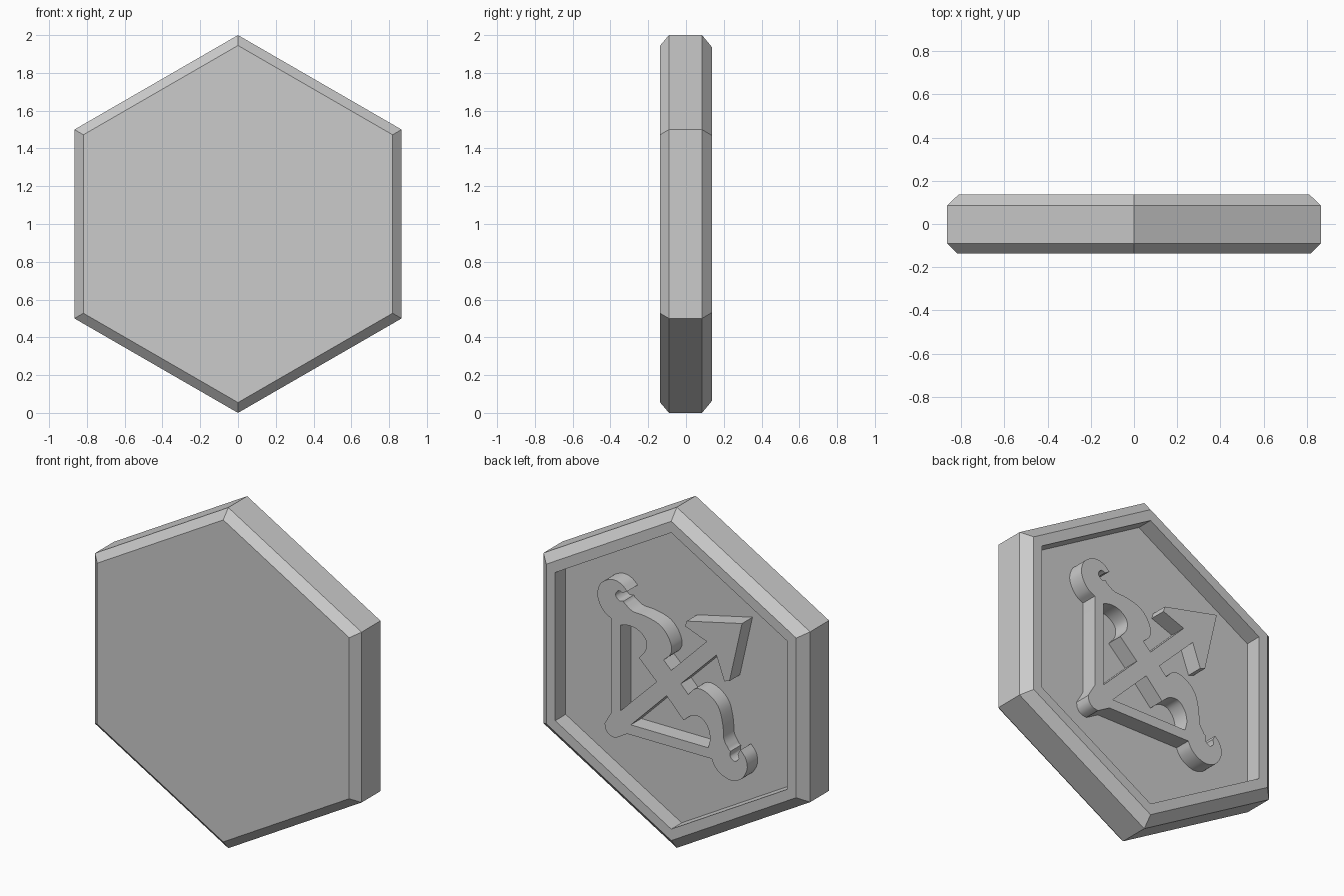
import bpy, bmesh, math
from mathutils import Matrix, Vector

cube = bpy.data.objects.get("Cube")
if cube:
    bpy.data.objects.remove(cube, do_unlink=True)

# Single flat grey
GREY = (0.6, 0.6, 0.6, 1)
grey = bpy.data.materials.new("plain_grey")
grey.use_nodes = True
grey.diffuse_color = GREY
bsdf = next(n for n in grey.node_tree.nodes if n.type == 'BSDF_PRINCIPLED')
bsdf.inputs["Base Color"].default_value = GREY

FLOOR, RIM = 0.04, 0.137


def hex_ring(bm, y, radius):
    return [bm.verts.new((radius * math.sin(k * math.pi / 3), y,
                          1 + radius * math.cos(k * math.pi / 3))) for k in range(6)]


def smooth_run(points, steps=5):
    """Catmull-Rom curve through the points."""
    pts = [Vector(p) for p in points]
    pts = [2 * pts[0] - pts[1]] + pts + [2 * pts[-1] - pts[-2]]
    out = []
    for a, b, c, d in zip(pts, pts[1:], pts[2:], pts[3:]):
        for i in range(steps):
            t = i / steps
            out.append(tuple(0.5 * (2 * b + (c - a) * t + (2 * a - 5 * b + 4 * c - d) * t ** 2
                                    + (3 * b - a - 3 * c + d) * t ** 3)))
    return out + [tuple(pts[-2])]


def swapped(points):
    """Mirror across the arrow's diagonal."""
    return [(v, u) for u, v in reversed(points)]


# Hexagonal tile: chamfered slab with a recessed back
bm = bmesh.new()
profile = [(-RIM, 0.945), (-0.09, 1), (0.085, 1), (RIM, 0.937), (RIM, 0.87), (FLOOR, 0.87)]
rings = [hex_ring(bm, y, r) for y, r in profile]
for lo, hi in zip(rings, rings[1:]):
    for k in range(6):
        n = (k + 1) % 6
        bm.faces.new((lo[k], lo[n], hi[n], hi[k]))
bm.faces.new(rings[0])
bm.faces.new(rings[-1])
bmesh.ops.recalc_face_normals(bm, faces=bm.faces)
mesh = bpy.data.meshes.new("hexagon_tile")
bm.to_mesh(mesh)
bm.free()
mesh.materials.append(grey)
tile = bpy.data.objects.new("hexagon_tile", mesh)
bpy.context.collection.objects.link(tile)

# Half outline of the bow and arrow, from arrow tip to nock
head = [(0.10, 0.378), (0.09, 0.345), (0.23, 0.293), (0, 0.062)]
limb = smooth_run([(-0.05, 0.11), (-0.008, 0.15), (0.002, 0.2), (-0.028, 0.266),
                   (-0.083, 0.313), (-0.174, 0.336), (-0.25, 0.342), (-0.305, 0.375)])
eye = smooth_run([(-0.31, 0.385), (-0.34, 0.382), (-0.362, 0.41), (-0.342, 0.438), (-0.315, 0.432)])
curl = smooth_run([(-0.285, 0.45), (-0.33, 0.485), (-0.39, 0.492), (-0.455, 0.455),
                   (-0.48, 0.39), (-0.465, 0.33), (-0.43, 0.285), (-0.387, 0.262)])
nock = [(-0.387, -0.285), (-0.433, -0.365), (-0.428, -0.395)]
half = head + limb + eye + curl + nock
outline = [(0.46, 0.46)] + half + [(-0.415, -0.415)] + swapped(half)

# Opening between string, shaft and limb
opening = [(-0.328, -0.262)] + smooth_run(
    [(-0.328, 0.24), (-0.27, 0.252), (-0.21, 0.238), (-0.165, 0.195),
     (-0.167, 0.135), (-0.21, 0.08)]) + [(-0.095, -0.03)]

curve = bpy.data.curves.new("bow_and_arrow", 'CURVE')
curve.dimensions = '2D'
curve.fill_mode = 'BOTH'
curve.extrude = (RIM - FLOOR) / 2
for loop in (outline, opening, swapped(opening)):
    spline = curve.splines.new('POLY')
    spline.points.add(len(loop) - 1)
    for point, (u, v) in zip(spline.points, loop):
        point.co = (u, v, 0, 1)
    spline.use_cyclic_u = True
curve.materials.append(grey)
emblem = bpy.data.objects.new("bow_and_arrow", curve)
bpy.context.collection.objects.link(emblem)
emblem.matrix_world = Matrix(((-1, 0, 0, 0), (0, 0, 1, (RIM + FLOOR) / 2),
                              (0, 1, 0, 1), (0, 0, 0, 1)))

# Solid mesh with smooth curved walls and sharp edges
bpy.ops.object.select_all(action='DESELECT')
emblem.select_set(True)
bpy.context.view_layer.objects.active = emblem
bpy.ops.object.convert(target='MESH')
emblem = bpy.context.view_layer.objects.active
bm = bmesh.new()
bm.from_mesh(emblem.data)
bmesh.ops.remove_doubles(bm, verts=bm.verts, dist=0.0001)
bmesh.ops.recalc_face_normals(bm, faces=bm.faces)
bm.to_mesh(emblem.data)
bm.free()
bpy.ops.object.shade_smooth_by_angle(angle=math.radians(35))
